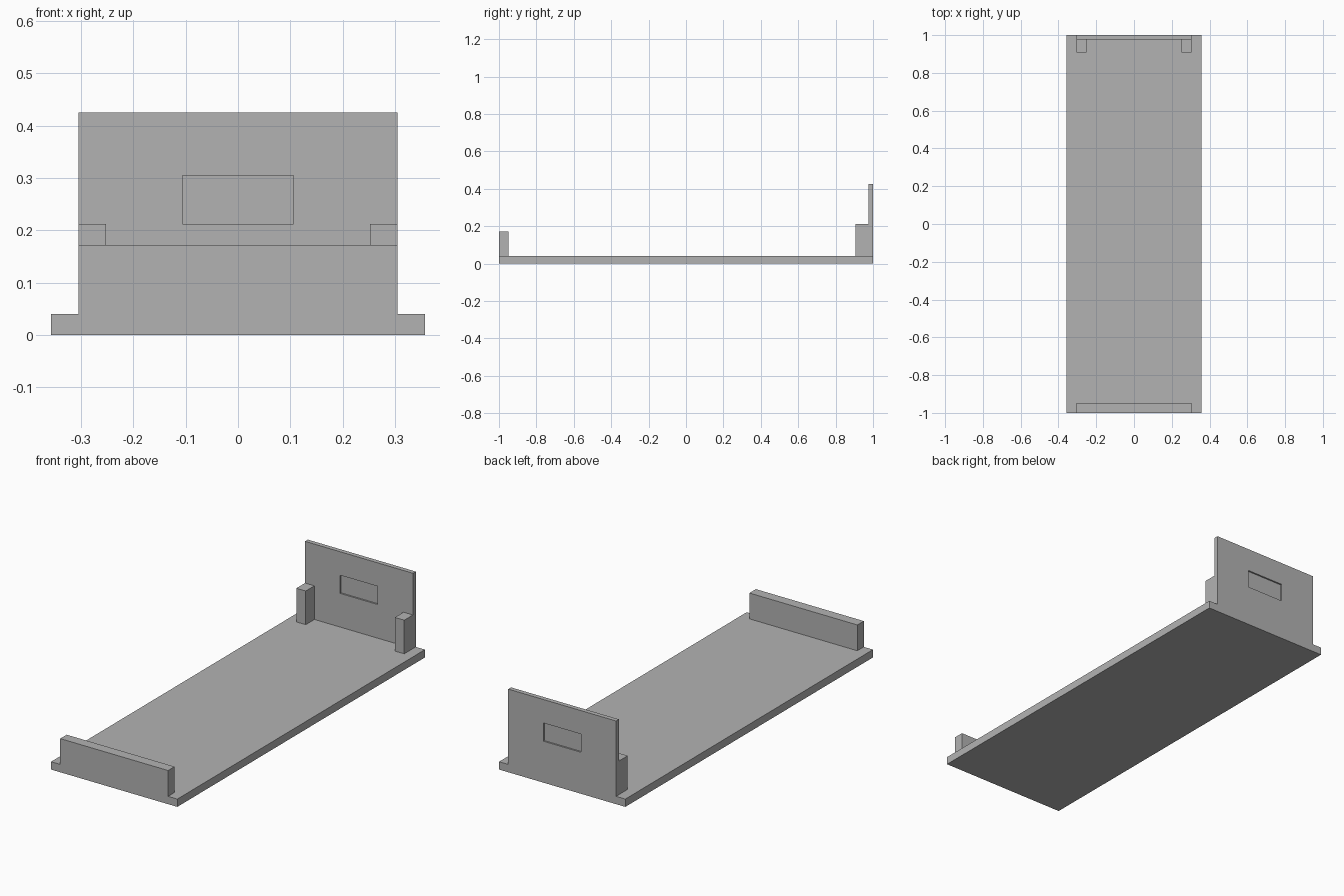
import bpy, bmesh

if "Cube" in bpy.data.objects:
    bpy.data.objects.remove(bpy.data.objects["Cube"])

grey = bpy.data.materials.new("grey")
grey.diffuse_color = (0.45, 0.45, 0.45, 1)
grey.use_nodes = True
grey.node_tree.nodes["Principled BSDF"].inputs["Base Color"].default_value = grey.diffuse_color


def box(name, x, y, z, window=None, depth=0.0):
    """Box from (min, max) ranges; window = (x range, z range) recessed front and back."""
    bm = bmesh.new()
    bmesh.ops.create_cube(bm, size=1)
    for v in bm.verts:
        v.co = [r[0] if c < 0 else r[1] for c, r in zip(v.co, (x, y, z))]
    bm.normal_update()
    if window:
        (x0, x1), (z0, z1) = window
        mid_x, mid_z = sum(x) / 2, sum(z) / 2
        for face in [f for f in bm.faces if abs(f.normal.y) > 0.9]:
            side = 1 if face.normal.y > 0 else -1
            # first inset lies on the surface, the second sinks into the panel
            for sink in (0, depth):
                bmesh.ops.inset_individual(bm, faces=[face], thickness=0.005)
                for v in face.verts:
                    v.co.x = x0 if v.co.x < mid_x else x1
                    v.co.z = z0 if v.co.z < mid_z else z1
                    v.co.y = (y[1] if side > 0 else y[0]) - side * sink
    bmesh.ops.recalc_face_normals(bm, faces=bm.faces)
    mesh = bpy.data.meshes.new(name)
    bm.to_mesh(mesh)
    bm.free()
    mesh.materials.append(grey)
    obj = bpy.data.objects.new(name, mesh)
    bpy.context.collection.objects.link(obj)
    return obj


# Flat bed plate
box("base_plate", (-0.357, 0.357), (-1, 1), (0, 0.04))
# Low wall at the front end
box("front_wall", (-0.305, 0.305), (-1, -0.948), (0.04, 0.172))
# Tall panel at the back end with a recessed window on both faces
box("back_panel", (-0.305, 0.305), (0.977, 1), (0.04, 0.425),
    window=((-0.106, 0.106), (0.212, 0.305)), depth=0.008)
# Square posts bracing the panel
for side, name in ((-1, "left_post"), (1, "right_post")):
    box(name, sorted((side * 0.252, side * 0.305)), (0.907, 0.977), (0.04, 0.212))
